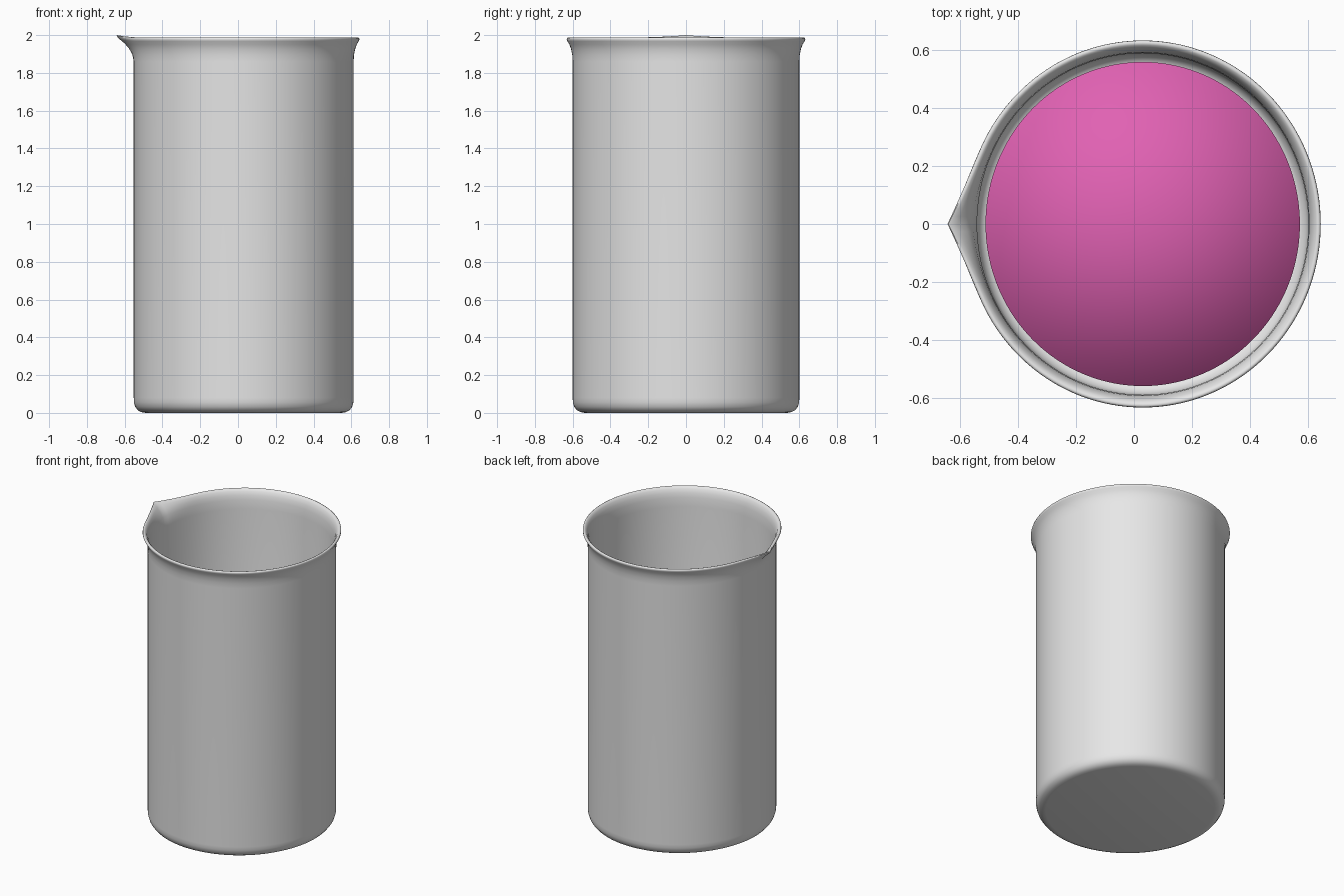
import bpy
import bmesh
import math
from mathutils import Vector

if "Cube" in bpy.data.objects:
    bpy.data.objects.remove(bpy.data.objects["Cube"], do_unlink=True)

SEGMENTS = 144
CENTRE_X = 0.03
X_SQUASH = 0.97      # the body is very slightly oval
FLARE_START = 1.86
RIM_Z = 1.988


def material(name, rgb, roughness):
    mat = bpy.data.materials.new(name)
    mat.use_nodes = True
    mat.diffuse_color = (*rgb, 1)
    bsdf = mat.node_tree.nodes["Principled BSDF"]
    bsdf.inputs["Base Color"].default_value = (*rgb, 1)
    bsdf.inputs["Roughness"].default_value = roughness
    return mat


def lathe(name, profile, mat, deform=None):
    """Spin an (r, z) profile round the z axis, then adjust its points."""
    bm = bmesh.new()
    verts = [bm.verts.new((-r, 0, z)) for r, z in profile]
    edges = [bm.edges.new(pair) for pair in zip(verts, verts[1:])]
    bmesh.ops.spin(bm, geom=verts + edges, cent=(0, 0, 0), axis=(0, 0, 1),
                   angle=math.tau, steps=SEGMENTS)
    bmesh.ops.remove_doubles(bm, verts=bm.verts, dist=0.0005)
    for v in bm.verts:
        v.co.x *= X_SQUASH
        if deform:
            deform(v.co)
        v.co.x += CENTRE_X
    bmesh.ops.recalc_face_normals(bm, faces=bm.faces)
    for f in bm.faces:
        f.smooth = True
    mesh = bpy.data.meshes.new(name)
    bm.to_mesh(mesh)
    bm.free()
    mesh.materials.append(mat)
    obj = bpy.data.objects.new(name, mesh)
    bpy.context.collection.objects.link(obj)
    return obj


def pull_spout(co):
    """Draw the lip out to a pointed spout on the -x side."""
    if co.x < 0 and co.z > FLARE_START:
        height = min(1, (co.z - FLARE_START) / (RIM_Z - FLARE_START))
        side = max(0, 1 - abs(co.y) / 0.26) ** 2
        co.x -= 0.064 * side * height ** 2
        co.z += 0.012 * side * height ** 2


glass = material("pale grey glass", (0.8, 0.8, 0.8), 0.3)
pink = material("pink liquid", (0.75, 0.12, 0.45), 0.4)

# Beaker: outside wall, rolled lip, then inside wall and floor
beaker_profile = [
    (0, 0), (0.535, 0), (0.558, 0.004), (0.578, 0.014), (0.592, 0.032),
    (0.599, 0.056), (0.6, 0.08), (0.6, FLARE_START), (0.602, 1.895),
    (0.608, 1.925), (0.617, 1.95), (0.628, 1.968), (0.632, 1.977),
    (0.63, 1.985), (0.624, RIM_Z), (0.616, 1.985), (0.606, 1.973),
    (0.597, 1.95), (0.591, 1.92), (0.588, FLARE_START), (0.588, 0.08),
    (0.58, 0.04), (0.56, 0.02), (0.53, 0.014), (0, 0.014)]
beaker = lathe("beaker", beaker_profile, glass, pull_spout)
bpy.ops.object.select_all(action="DESELECT")
beaker.select_set(True)
bpy.context.view_layer.objects.active = beaker
bpy.ops.object.shade_smooth_by_angle(angle=math.radians(60))

# Liquid: a softly shaded plug standing clear of the wall
lathe("liquid", [(0, 0.03), (0.558, 0.03), (0.558, 1.0), (0, 1.0)], pink)
